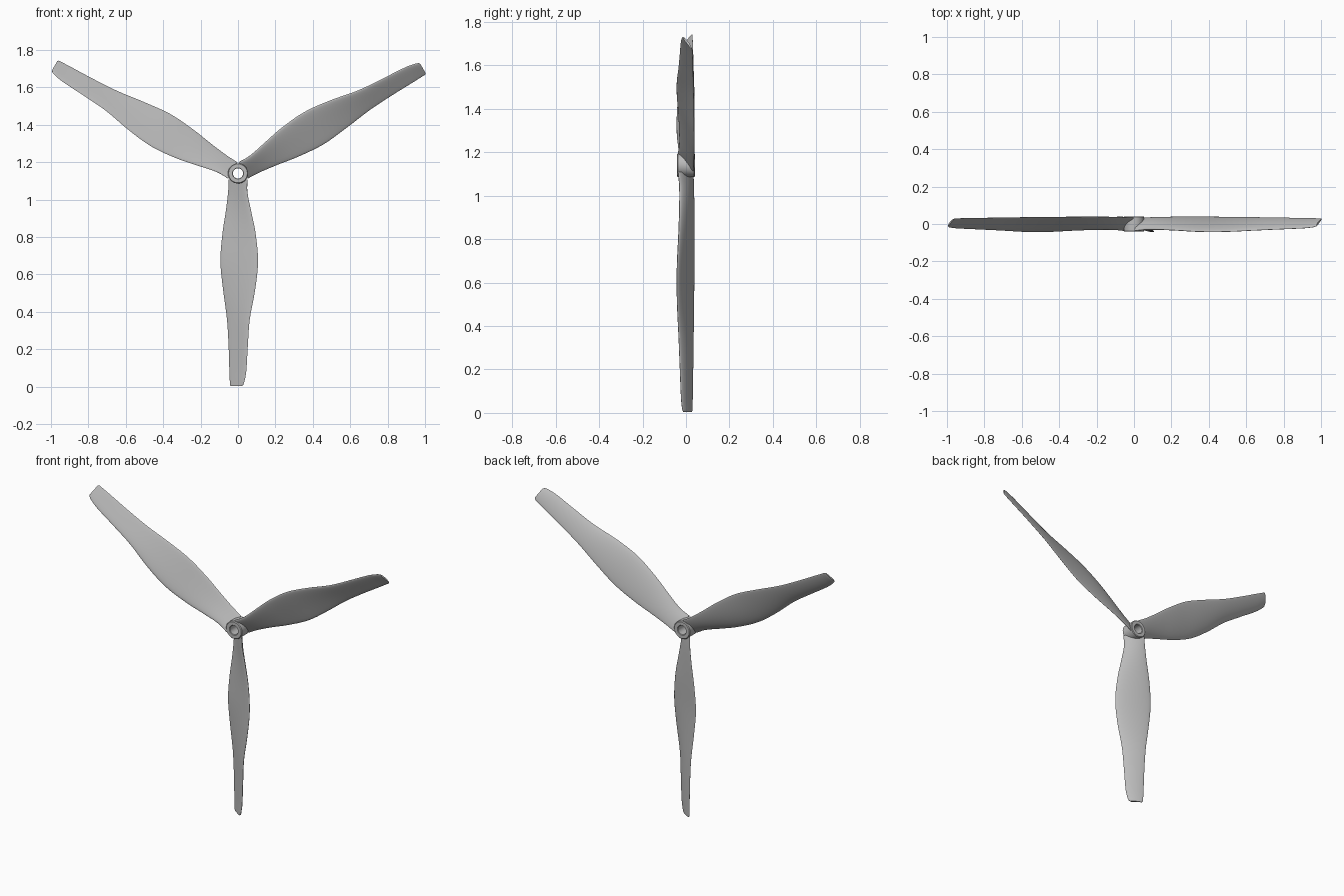
import bpy, bmesh, math
from mathutils import Matrix, Vector

cube = bpy.data.objects.get("Cube")
if cube:
    bpy.data.objects.remove(cube, do_unlink=True)

HUB_Z = 1.14
grey = bpy.data.materials.new("satin grey")
grey.use_nodes = True
colour = (0.5, 0.5, 0.5, 1)
grey.diffuse_color = colour
grey.node_tree.nodes["Principled BSDF"].inputs["Base Color"].default_value = colour

# Blade stations: radius, trailing x, trailing y, leading x, leading y, thickness
STATIONS = [
    (0.032, -0.050, 0.034, 0.050, -0.036, 0.022),
    (0.10, -0.053, 0.036, 0.050, -0.030, 0.024),
    (0.20, -0.065, 0.038, 0.070, -0.030, 0.024),
    (0.32, -0.083, 0.039, 0.094, -0.034, 0.024),
    (0.47, -0.094, 0.038, 0.107, -0.041, 0.023),
    (0.62, -0.080, 0.037, 0.092, -0.041, 0.021),
    (0.78, -0.059, 0.035, 0.063, -0.034, 0.019),
    (0.93, -0.050, 0.033, 0.052, -0.028, 0.017),
    (1.06, -0.046, 0.031, 0.044, -0.023, 0.015),
    (1.11, -0.044, 0.030, 0.035, -0.019, 0.014),
    (1.13, -0.043, 0.029, 0.028, -0.015, 0.013),
    (1.137, -0.038, 0.026, 0.020, -0.011, 0.011),
]
STEPS, SIDES = 5, 28


def smooth_stations():
    """Catmull-Rom interpolation between the blade stations."""
    rows = [Vector(s) for s in STATIONS]
    out = []
    for i in range(len(rows) - 1):
        b, c = rows[i], rows[i + 1]
        span = c[0] - b[0]
        a, d = rows[max(i - 1, 0)], rows[min(i + 2, len(rows) - 1)]
        m0 = (c - a) * (span / (c[0] - a[0]))
        m1 = (d - b) * (span / (d[0] - b[0]))
        for k in range(STEPS):
            t = k / STEPS
            h = t * t * (3 - 2 * t)
            out.append(b * (1 - h) + c * h + m0 * (t * (1 - t) ** 2) - m1 * (t * t * (1 - t)))
    return out + [rows[-1]]


def section(row):
    """Cambered aerofoil loop with a round leading edge and blunt trailing edge."""
    r, tx, ty, lx, ly, thick = row
    lead, trail = Vector((lx, ly)), Vector((tx, ty))
    chord = trail - lead
    normal = Vector((-chord.y, chord.x)).normalized()
    if normal.y < 0:
        normal = -normal
    loop = []
    for k in range(SIDES):
        a = 2 * math.pi * k / SIDES
        c = (1 - math.cos(a)) / 2
        half = math.sin(a) * (1.15 - 0.5 * c) * thick / 2
        camber = 0.2 * thick * 4 * c * (1 - c)
        p = lead + chord * c + normal * (half + camber)
        loop.append((p.x, p.y, -r))
    return loop


def finish(bm, name, angle):
    bmesh.ops.recalc_face_normals(bm, faces=bm.faces)
    mesh = bpy.data.meshes.new(name)
    bm.to_mesh(mesh)
    bm.free()
    mesh.materials.append(grey)
    obj = bpy.data.objects.new(name, mesh)
    bpy.context.collection.objects.link(obj)
    obj.location.z = HUB_Z
    bpy.ops.object.select_all(action="DESELECT")
    obj.select_set(True)
    bpy.context.view_layer.objects.active = obj
    bpy.ops.object.shade_smooth_by_angle(angle=math.radians(angle))
    return obj


def bridge(bm, a, b):
    for k in range(len(a)):
        n = (k + 1) % len(a)
        bm.faces.new((a[k], a[n], b[n], b[k]))


# Three twisted blades around the hub axis
rows = smooth_stations()
for name, turn in (("lower_blade", 0), ("left_blade", -120), ("right_blade", 120)):
    bm = bmesh.new()
    loops = [[bm.verts.new(p) for p in section(row)] for row in rows]
    for a, b in zip(loops, loops[1:]):
        bridge(bm, a, b)
    bm.faces.new(loops[0])
    bm.faces.new(loops[-1])
    bm.transform(Matrix.Rotation(math.radians(turn), 4, "Y"))
    finish(bm, name, 50)

# Hub: a lathed ring with a bevelled rim and a shaft hole
PROFILE = [(0.027, -0.038), (0.030, -0.041), (0.050, -0.041), (0.054, -0.037),
           (0.054, 0.037), (0.050, 0.041), (0.030, 0.041), (0.027, 0.038)]
bm = bmesh.new()
rings = []
for k in range(40):
    a = 2 * math.pi * k / 40
    rings.append([bm.verts.new((r * math.cos(a), y, r * math.sin(a))) for r, y in PROFILE])
for k in range(40):
    bridge(bm, rings[k], rings[(k + 1) % 40])
finish(bm, "hub", 30)
